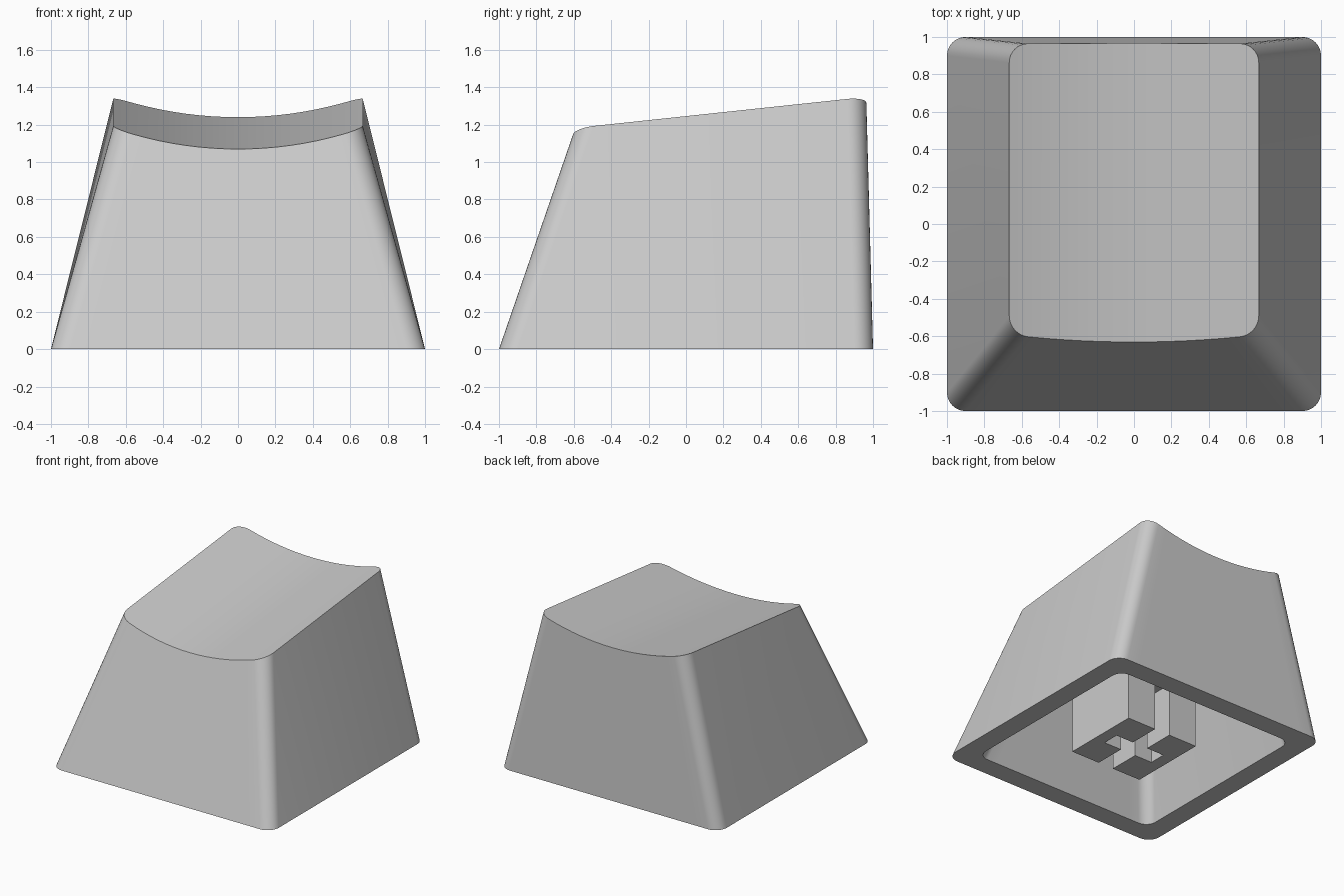
import bpy
import bmesh
from math import sin, cos, pi, sqrt, radians

cube = bpy.data.objects.get("Cube")
if cube:
    bpy.data.objects.remove(cube, do_unlink=True)

# One plain grey plastic
GREY = (0.6, 0.6, 0.6, 1.0)
plastic = bpy.data.materials.new("grey_plastic")
plastic.use_nodes = True
plastic.diffuse_color = GREY
plastic.node_tree.nodes["Principled BSDF"].inputs["Base Color"].default_value = GREY

FRONT_LEAN, BACK_LEAN = 0.345, 0.027   # inward run per unit of height
TILT, DISH_RADIUS = 0.1066, 2.1        # slope and hollow of the top
CORNER_STEPS, EDGE_STEPS = 8, 16


def finish(bm, name, smooth=False):
    bmesh.ops.recalc_face_normals(bm, faces=bm.faces)
    mesh = bpy.data.meshes.new(name)
    bm.to_mesh(mesh)
    bm.free()
    mesh.materials.append(plastic)
    obj = bpy.data.objects.new(name, mesh)
    bpy.context.collection.objects.link(obj)
    if smooth:
        bpy.ops.object.select_all(action='DESELECT')
        obj.select_set(True)
        bpy.context.view_layer.objects.active = obj
        bpy.ops.object.shade_smooth_by_angle(angle=radians(30))
    return obj


def columns(half, r):
    """(x, inset) pairs across a rounded edge, from -x to +x."""
    arc = [(half - r + r * sin(t), r - r * cos(t))
           for t in (pi / 2 * i / CORNER_STEPS for i in range(CORNER_STEPS + 1))]
    flat = [((half - r) * (2 * i / EDGE_STEPS - 1), 0) for i in range(1, EDGE_STEPS)]
    return [(-x, d) for x, d in reversed(arc)] + flat + arc


def foot_ring(bm, half, r):
    """Rounded square on the ground, as front and back rows."""
    cols = columns(half, r)
    return ([bm.verts.new((x, d - half, 0)) for x, d in cols],
            [bm.verts.new((x, half - d, 0)) for x, d in cols])


def top_ring(bm, half, foot, r, height):
    """Rounded outline lying on the tilted cylindrical dish."""
    rows = ([], [])
    for x, d in columns(half, r):
        level = height + DISH_RADIUS - sqrt(DISH_RADIUS ** 2 - x * x)
        front = (FRONT_LEAN * level - foot) / (1 - FRONT_LEAN * TILT) + d
        back = (foot - BACK_LEAN * level) / (1 + BACK_LEAN * TILT) - d
        for row, y in zip(rows, (front, back)):
            row.append(bm.verts.new((x, y, level + TILT * y)))
    return rows


def bridge(bm, a, b):
    """Join two rings with a band of quads."""
    a, b = [row[0] + row[1][::-1] for row in (a, b)]
    for i in range(len(a)):
        bm.faces.new((a[i - 1], a[i], b[i], b[i - 1]))


def cap(bm, ring):
    """Fill a ring with strips running front to back."""
    f, k = ring
    for i in range(len(f) - 1):
        bm.faces.new((f[i], f[i + 1], k[i + 1], k[i]))


# Hollow shell: outer walls, dished top, rim, inner walls and ceiling
bm = bmesh.new()
outer_foot = foot_ring(bm, 1.0, 0.1)
outer_top = top_ring(bm, 0.667, 1.0, 0.1, 1.137)
inner_foot = foot_ring(bm, 0.833, 0.09)
inner_top = top_ring(bm, 0.54, 0.833, 0.09, 0.95)
bridge(bm, outer_foot, outer_top)
bridge(bm, outer_foot, inner_foot)
bridge(bm, inner_foot, inner_top)
cap(bm, outer_top)
cap(bm, inner_top)
finish(bm, "keycap_shell", smooth=True)

# Stem: a solid block above two facing brackets that form the cross socket
HALF, SLOT, REACH, DEPTH, STEM_TOP = 0.33, 0.07, 0.23, 0.44, 1.03
bracket = [(SLOT, -HALF), (HALF, -HALF), (HALF, HALF), (SLOT, HALF),
           (SLOT, SLOT), (REACH, SLOT), (REACH, -SLOT), (SLOT, -SLOT)]
block = [(-HALF, -HALF), (HALF, -HALF), (HALF, HALF), (-HALF, HALF)]


def prism(name, outline, z0, z1):
    bm = bmesh.new()
    low = [bm.verts.new((x, y, z0)) for x, y in outline]
    high = [bm.verts.new((x, y, z1)) for x, y in outline]
    bm.faces.new(low)
    bm.faces.new(high)
    for i in range(len(low)):
        bm.faces.new((low[i - 1], low[i], high[i], high[i - 1]))
    return finish(bm, name)


prism("stem_block", block, DEPTH, STEM_TOP)
for side, s in (("left", 1), ("right", -1)):
    prism("stem_bracket_" + side, [(s * x, y) for x, y in bracket], 0, DEPTH)
